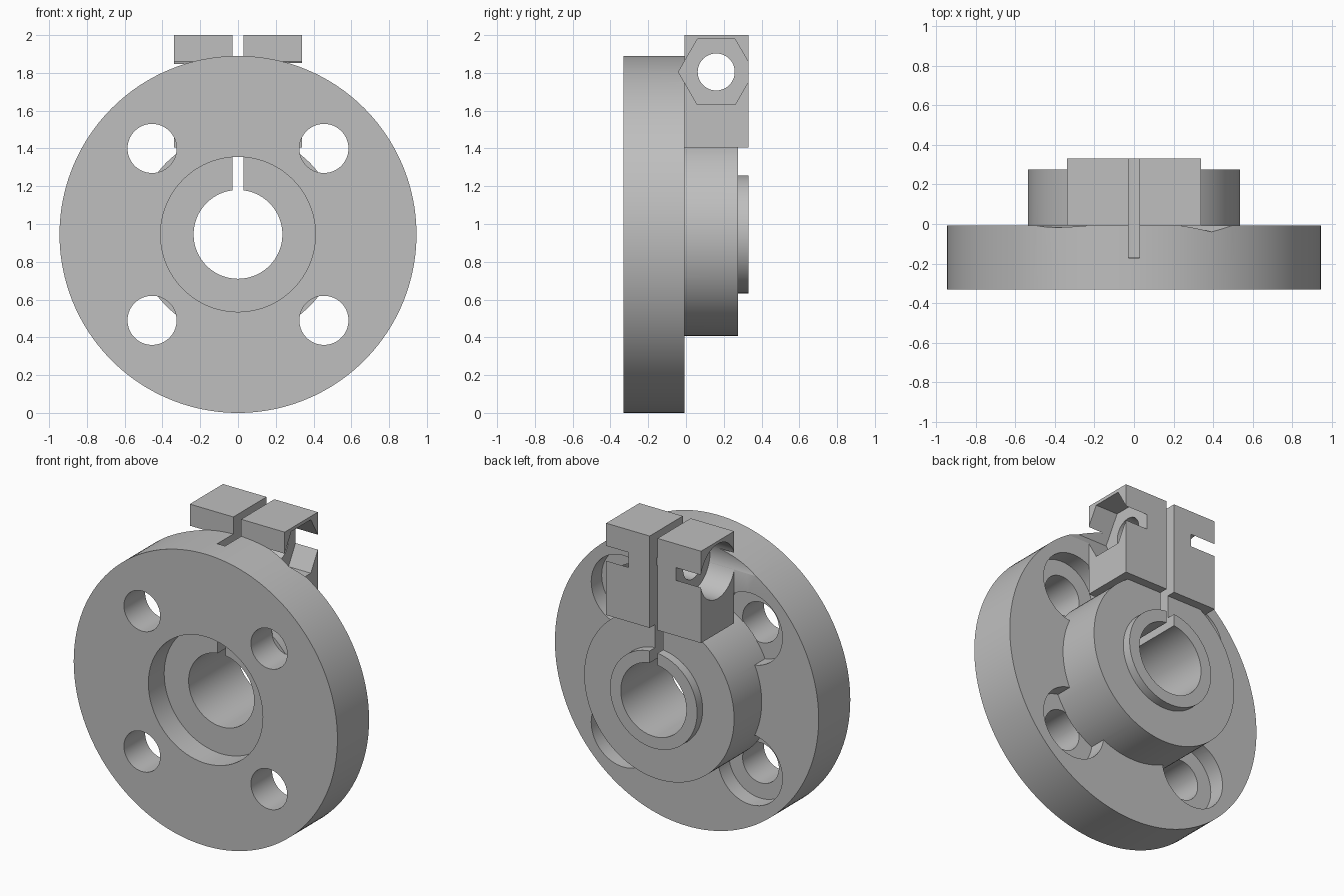
import bpy, math
from mathutils import Matrix

cube = bpy.data.objects.get("Cube")
if cube:
    bpy.data.objects.remove(cube, do_unlink=True)

AXIS_Z = 0.945                    # height of the main bore axis
FRONT, FLANGE_BACK, BACK = -0.332, -0.008, 0.332
SCREW_Y, SCREW_Z = 0.16, 1.805    # clamp screw axis

steel = bpy.data.materials.new("plain grey")
steel.use_nodes = True
grey = (0.52, 0.52, 0.52, 1)
steel.diffuse_color = grey
steel.node_tree.nodes["Principled BSDF"].inputs["Base Color"].default_value = grey


def finish(name):
    ob = bpy.context.object
    ob.name = name
    ob.data.materials.append(steel)
    bpy.ops.object.transform_apply(location=True, rotation=True, scale=True)
    return ob


def disc(name, r, y0, y1, x=0, z=AXIS_Z, sides=96):
    """Cylinder running along y."""
    bpy.ops.mesh.primitive_cylinder_add(vertices=sides, radius=r, depth=y1 - y0,
                                        location=(x, (y0 + y1) / 2, z),
                                        rotation=(math.pi / 2, 0, 0))
    return finish(name)


def cross_bore(name, r, x0, x1, sides=64):
    """Cylinder running along x on the clamp screw axis."""
    bpy.ops.mesh.primitive_cylinder_add(vertices=sides, radius=r, depth=x1 - x0)
    ob = bpy.context.object
    # a vertex of the polygon points along y
    ob.data.transform(Matrix.Rotation(math.pi / 2, 4, 'Y'))
    ob.location = ((x0 + x1) / 2, SCREW_Y, SCREW_Z)
    return finish(name)


def box(name, x0, x1, y0, y1, z0, z1):
    bpy.ops.mesh.primitive_cube_add(size=1, location=((x0 + x1) / 2, (y0 + y1) / 2, (z0 + z1) / 2))
    bpy.context.object.scale = (x1 - x0, y1 - y0, z1 - z0)
    return finish(name)


def combine(body, tool, operation):
    """Apply a boolean and discard the tool."""
    bpy.context.view_layer.objects.active = body
    mod = body.modifiers.new("boolean", 'BOOLEAN')
    mod.operation = operation
    mod.solver = 'EXACT'
    mod.object = tool
    bpy.ops.object.modifier_apply(modifier=mod.name)
    bpy.data.objects.remove(tool, do_unlink=True)


# Flange disc with four counterbored bolt holes
body = disc("clamping_flange", 0.945, FRONT, FLANGE_BACK, sides=160)
for sx in (-1, 1):
    for sz in (-1, 1):
        x, z = sx * 0.455, AXIS_Z + sz * 0.455
        combine(body, disc("bolt_hole", 0.13, -0.5, 0.1, x, z, 64), 'DIFFERENCE')
        combine(body, disc("counterbore", 0.23, -0.115, 0.1, x, z, 64), 'DIFFERENCE')

# Hub, raised collar and clamp block on the back
combine(body, disc("hub", 0.537, -0.12, 0.275, sides=128), 'UNION')
combine(body, disc("collar", 0.312, 0.1, BACK), 'UNION')
combine(body, box("clamp_block", -0.34, 0.34, FLANGE_BACK, BACK, 1.405, 2.0), 'UNION')

# Front recess, through bore and clamping slot
combine(body, disc("recess", 0.41, -0.5, -0.17), 'DIFFERENCE')
combine(body, disc("bore", 0.235, -0.5, 0.5), 'DIFFERENCE')
combine(body, box("slot", -0.028, 0.028, -0.173, 0.5, AXIS_Z, 2.1), 'DIFFERENCE')

# Clamp screw hole, hexagonal nut pocket and round head pocket
combine(body, cross_bore("screw_hole", 0.098, -0.5, 0.5), 'DIFFERENCE')
combine(body, cross_bore("head_pocket", 0.177, -0.5, -0.16), 'DIFFERENCE')
nut = cross_bore("nut_pocket", 0.2, 0.18, 0.5, 6)
combine(body, nut, 'DIFFERENCE')

# Smooth the round walls, keep edges sharp
bpy.ops.object.select_all(action='DESELECT')
body.select_set(True)
bpy.context.view_layer.objects.active = body
bpy.ops.object.shade_smooth_by_angle(angle=math.radians(25))
